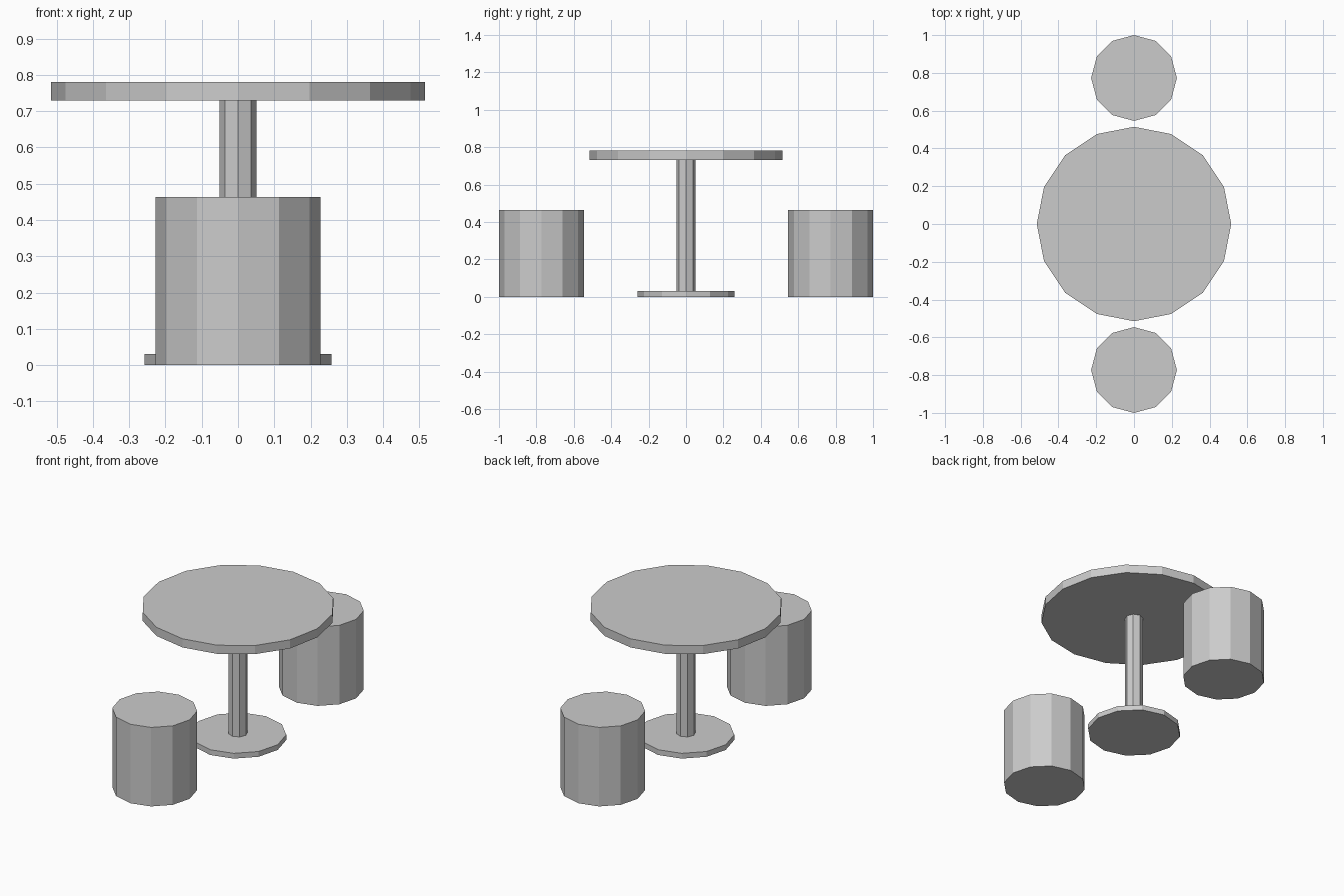
import bpy
import bmesh
from math import radians
from mathutils import Matrix

cube = bpy.data.objects.get("Cube")
if cube:
    bpy.data.objects.remove(cube, do_unlink=True)

# Single plain grey for every part
grey = bpy.data.materials.new("light_grey")
grey.use_nodes = True
colour = (0.6, 0.6, 0.6, 1.0)
grey.diffuse_color = colour
grey.node_tree.nodes["Principled BSDF"].inputs["Base Color"].default_value = colour


def add_disc(name, sides, radius, bottom, top, y=0.0):
    """Flat-faced prism with a corner on each axis."""
    bm = bmesh.new()
    bmesh.ops.create_cone(
        bm, cap_ends=True, segments=sides, radius1=radius, radius2=radius,
        depth=top - bottom,
        matrix=Matrix.Translation((0, 0, (top - bottom) / 2)))
    mesh = bpy.data.meshes.new(name)
    bm.to_mesh(mesh)
    bm.free()
    mesh.materials.append(grey)
    obj = bpy.data.objects.new(name, mesh)
    obj.location = (0, y, bottom)
    bpy.context.collection.objects.link(obj)
    return obj


# Table: foot, post and top
add_disc("table_foot", 12, 0.258, 0.0, 0.031)
add_disc("table_post", 8, 0.0515, 0.031, 0.73)
add_disc("table_top", 16, 0.515, 0.73, 0.781)

# Stools in front of and behind the table
for name, side in (("front_stool", -1), ("back_stool", 1)):
    add_disc(name, 12, 0.227, 0.0, 0.464, side * 0.773)
